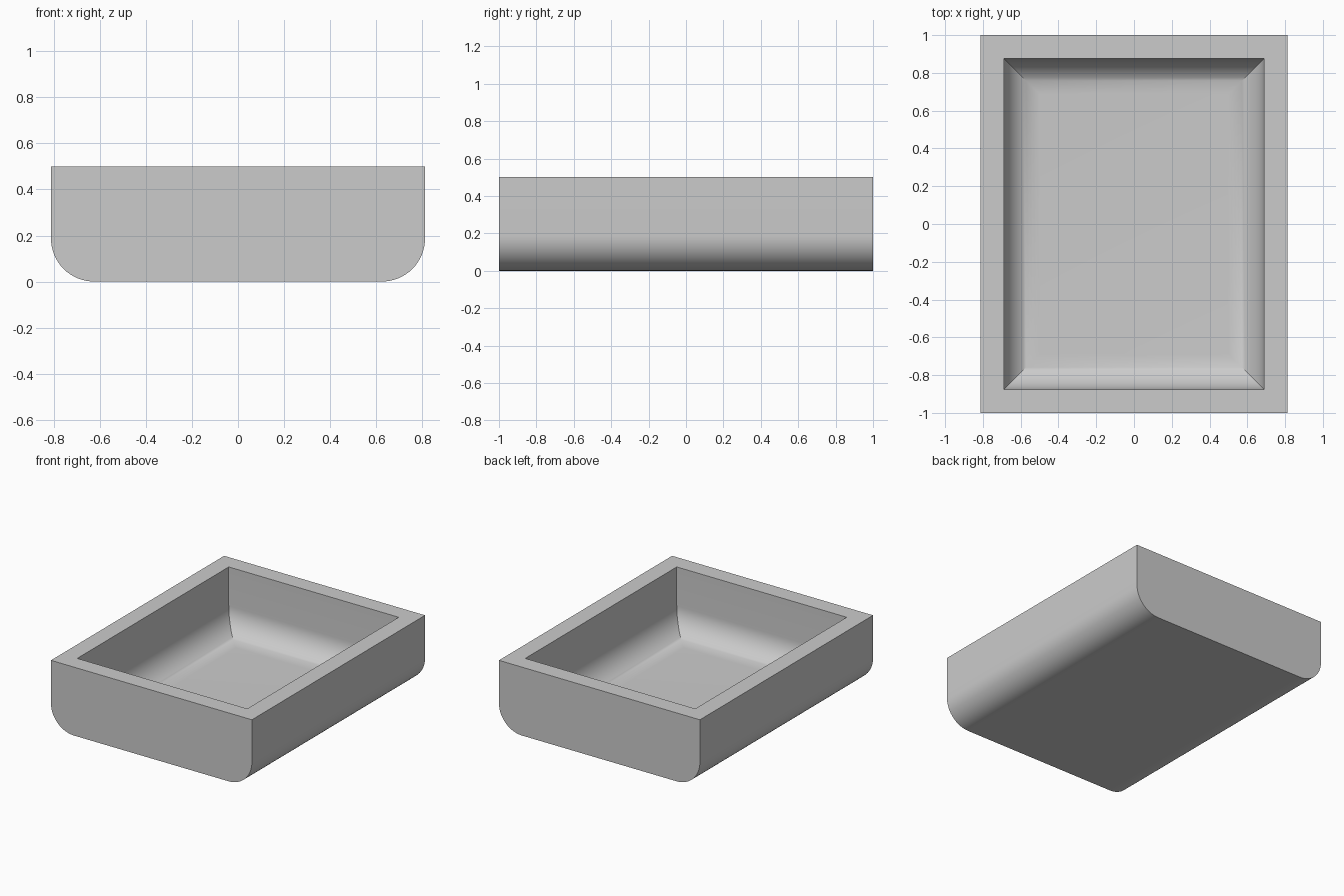
import bpy
import bmesh
import math

default_cube = bpy.data.objects.get("Cube")
if default_cube:
    bpy.data.objects.remove(default_cube, do_unlink=True)

HALF_X, HALF_Y, HEIGHT = 0.8125, 1.0, 0.5
WALL, FLOOR, RADIUS = 0.125, 0.03, 0.1875
STEPS = 16

grey = bpy.data.materials.new("light_grey")
grey.use_nodes = True
colour = (0.6, 0.6, 0.6, 1)
grey.diffuse_color = colour
grey.node_tree.nodes["Principled BSDF"].inputs["Base Color"].default_value = colour


def fillet(base):
    """Quarter round from wall to floor, as (inset, height) pairs."""
    angles = [i / STEPS * math.pi / 2 for i in range(STEPS + 1)]
    return [(RADIUS * (1 - math.cos(a)), base + RADIUS * (1 - math.sin(a))) for a in angles]


bm = bmesh.new()


def rectangle(inset, z):
    hx, hy = HALF_X - inset, HALF_Y - inset
    return [bm.verts.new((sx * hx, sy * hy, z))
            for sx, sy in ((-1, -1), (1, -1), (1, 1), (-1, 1))]


def bridge(a, b):
    for i in range(len(a)):
        j = (i + 1) % len(a)
        bm.faces.new((a[i], a[j], b[j], b[i]))


# Outer body: rounded-bottom section running front to back
left = [(HALF_X, HEIGHT)] + [(HALF_X - t, z) for t, z in fillet(0)]
section = left + [(-x, z) for x, z in reversed(left)]
front, back = [[bm.verts.new((x, y, z)) for x, z in section] for y in (-HALF_Y, HALF_Y)]
bm.faces.new(front)
bm.faces.new(back)
for i in range(len(section) - 1):
    bm.faces.new((front[i], front[i + 1], back[i + 1], back[i]))

# Flat rim, then the cavity with mitred rounded corners
rim_outer = [front[-1], front[0], back[0], back[-1]]
rings = [rim_outer, rectangle(WALL, HEIGHT)]
rings += [rectangle(WALL + t, z) for t, z in fillet(FLOOR)]
for upper, lower in zip(rings, rings[1:]):
    bridge(upper, lower)
bm.faces.new(rings[-1])

bmesh.ops.recalc_face_normals(bm, faces=bm.faces)
mesh = bpy.data.meshes.new("tray")
bm.to_mesh(mesh)
bm.free()
mesh.materials.append(grey)

tray = bpy.data.objects.new("tray", mesh)
bpy.context.collection.objects.link(tray)
bpy.ops.object.select_all(action="DESELECT")
tray.select_set(True)
bpy.context.view_layer.objects.active = tray
bpy.ops.object.shade_smooth_by_angle(angle=math.radians(30))
